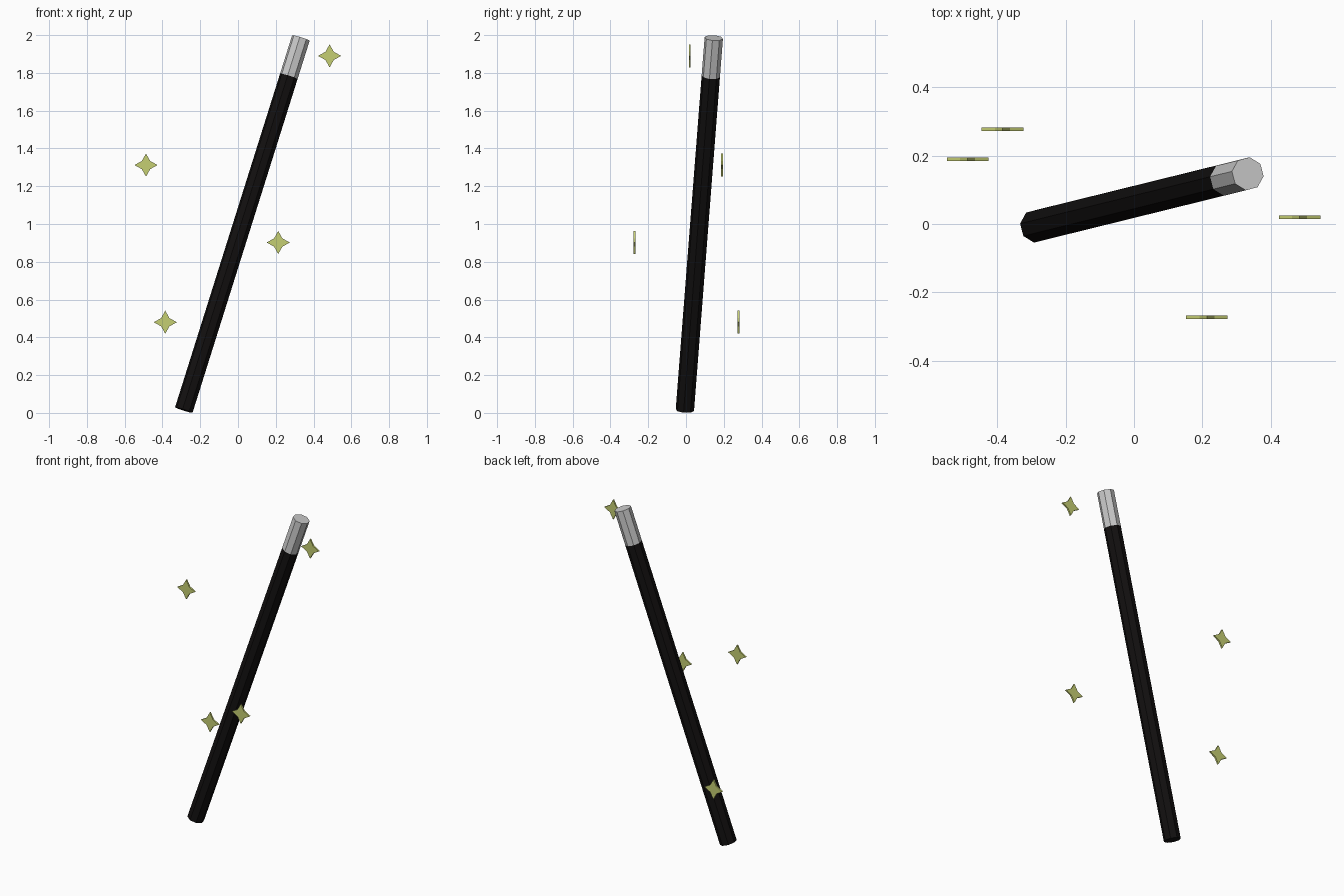
import bpy, bmesh
from math import cos, sin, pi, radians
from mathutils import Vector, Matrix

if "Cube" in bpy.data.objects:
    bpy.data.objects.remove(bpy.data.objects["Cube"])


def material(name, rgb):
    m = bpy.data.materials.new(name)
    m.diffuse_color = (*rgb, 1)
    m.use_nodes = True
    m.node_tree.nodes["Principled BSDF"].inputs["Base Color"].default_value = m.diffuse_color
    return m


black = material("black", (0.006, 0.005, 0.005))
silver = material("silver", (0.55, 0.55, 0.55))
yellow = material("yellow", (0.56, 0.62, 0.17))

BOTTOM = Vector((-0.287, -0.006, 0.015))
TOP = Vector((0.333, 0.147, 1.985))
RADIUS = 0.049


def finish(bm, name, mat):
    bmesh.ops.recalc_face_normals(bm, faces=bm.faces)
    me = bpy.data.meshes.new(name)
    bm.to_mesh(me)
    bm.free()
    me.materials.append(mat)
    ob = bpy.data.objects.new(name, me)
    bpy.context.collection.objects.link(ob)
    return ob


# Eight-sided rod between two points on the tilted axis
def rod(name, t0, t1, mat):
    a, b = BOTTOM.lerp(TOP, t0), BOTTOM.lerp(TOP, t1)
    axis = (b - a).normalized()
    u = (Vector((1, 0, 0)) - axis * axis.x).normalized()
    frame = Matrix((u, axis.cross(u), axis)).transposed().to_4x4()
    mat4 = Matrix.Translation((a + b) / 2) @ frame @ Matrix.Rotation(radians(-7), 4, 'Z')
    bm = bmesh.new()
    bmesh.ops.create_cone(bm, cap_ends=True, segments=8, radius1=RADIUS,
                          radius2=RADIUS, depth=(b - a).length, matrix=mat4)
    finish(bm, name, mat)


# Thin four-pointed sparkle facing the front
def sparkle(name, centre):
    bm = bmesh.new()
    pts = []
    for i in range(8):
        r = 0.061 if i % 2 == 0 else 0.031
        pts.append(bm.verts.new((r * cos(i * pi / 4), -0.005, r * sin(i * pi / 4))))
    face = bm.faces.new(pts)
    new = bmesh.ops.extrude_face_region(bm, geom=[face])["geom"]
    bmesh.ops.translate(bm, vec=(0, 0.01, 0),
                        verts=[g for g in new if isinstance(g, bmesh.types.BMVert)])
    finish(bm, name, yellow).location = centre


rod("wand_shaft", 0, 0.897, black)
rod("wand_tip", 0.897, 1, silver)

for i, c in enumerate([(-0.487, 0.19, 1.312), (0.213, -0.273, 0.902),
                       (-0.385, 0.277, 0.48), (0.485, 0.02, 1.89)]):
    sparkle(f"sparkle_{i + 1}", c)
